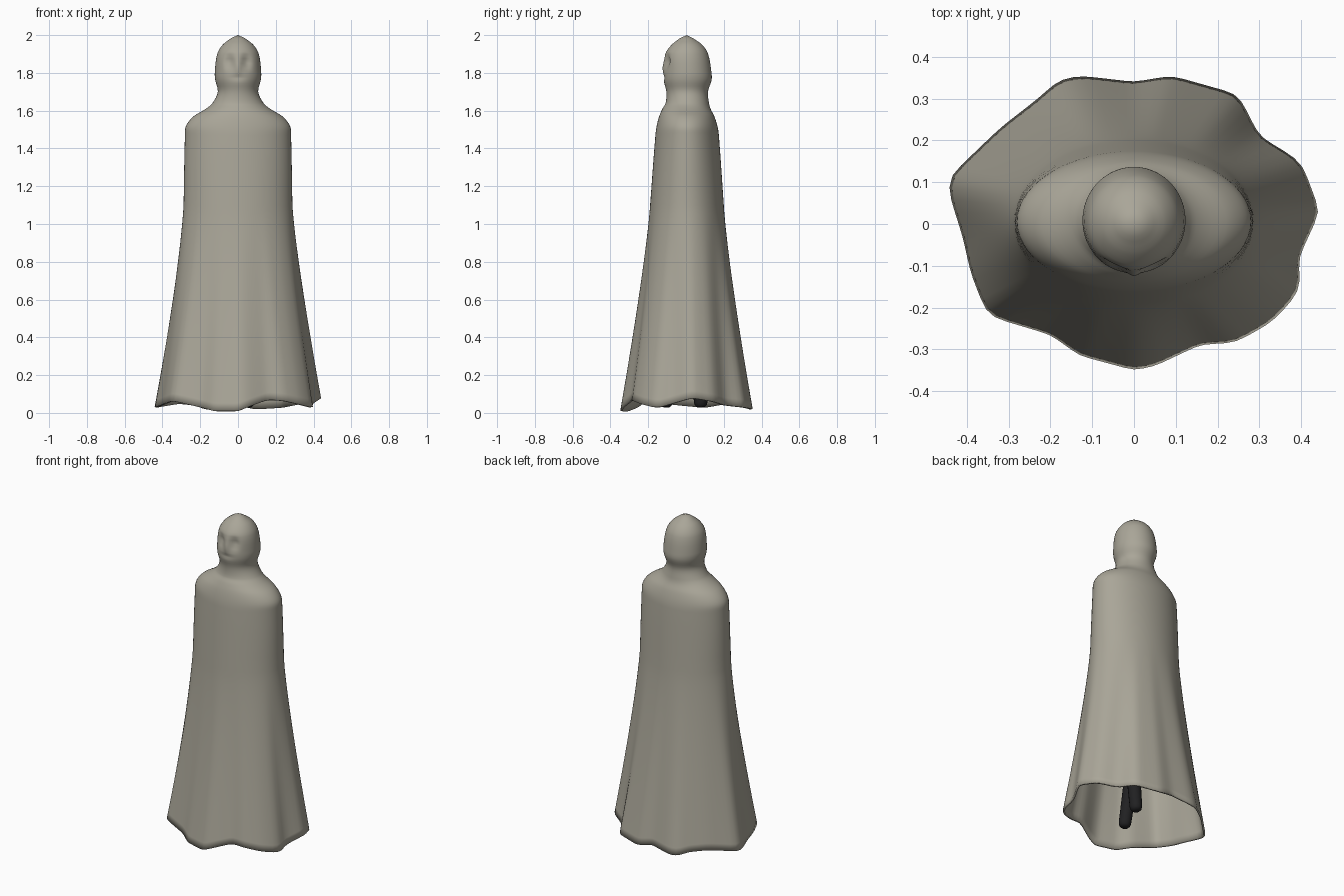
import bpy
import bmesh
import math
from mathutils import Vector

if "Cube" in bpy.data.objects:
    bpy.data.objects.remove(bpy.data.objects["Cube"], do_unlink=True)

SEGMENTS = 96
SPAN_STEPS = 4
DRAPE_ROWS = 26

# Hood, neck and shoulders: height, half width, front depth, back depth
PROFILE = [
    (1.985, .035, .03, .035), (1.95, .08, .075, .085), (1.9, .11, .11, .117),
    (1.8, .123, .118, .135), (1.76, .12, .118, .135), (1.7, .107, .104, .116),
    (1.64, .135, .108, .122), (1.61, .17, .125, .13), (1.57, .235, .142, .15),
    (1.52, .275, .155, .166), (1.47, .281, .162, .174), (1.1, .288, .19, .2),
]

# Wavy hem, counterclockwise: x, y, height
HEM = [
    (.445, .03, .08), (.4, .15, .06), (.3, .21, .04), (.25, .31, .03),
    (.09, .355, .02), (0, .34, .04), (-.13, .355, .02), (-.18, .345, .02),
    (-.23, .3, .04), (-.32, .23, .05), (-.44, .115, .03), (-.445, .08, .03),
    (-.41, -.03, .04), (-.39, -.12, .05), (-.35, -.22, .065), (-.2, -.265, .03),
    (-.13, -.315, .01), (0, -.35, .01), (.05, -.34, .03), (.16, -.288, .07),
    (.24, -.285, .065), (.33, -.235, .045), (.39, -.17, .03), (.4, -.13, .03),
    (.39, -.09, .045),
]


def make_material(name, color):
    mat = bpy.data.materials.new(name)
    mat.use_nodes = True
    mat.diffuse_color = (*color, 1)
    mat.node_tree.nodes["Principled BSDF"].inputs["Base Color"].default_value = (*color, 1)
    return mat


def finish(name, bm, mat):
    """Turn a bmesh into a smooth shaded object."""
    bmesh.ops.recalc_face_normals(bm, faces=bm.faces)
    mesh = bpy.data.meshes.new(name)
    bm.to_mesh(mesh)
    bm.free()
    mesh.materials.append(mat)
    obj = bpy.data.objects.new(name, mesh)
    bpy.context.collection.objects.link(obj)
    bpy.ops.object.select_all(action="DESELECT")
    obj.select_set(True)
    bpy.context.view_layer.objects.active = obj
    bpy.ops.object.shade_smooth_by_angle(angle=math.radians(50))
    return obj


def smooth_profile(points, steps):
    """Run a soft curve through the profile points."""
    pts = [Vector(p) for p in points]
    rows = []
    for i in range(len(pts) - 1):
        a, b = pts[i], pts[i + 1]
        before, after = pts[max(i - 1, 0)], pts[min(i + 2, len(pts) - 1)]
        # slopes are scaled by height so uneven spacing stays smooth
        span = b[0] - a[0]
        slope_a = (b - before) * (span / (b[0] - before[0]))
        slope_b = (after - a) * (span / (after[0] - a[0]))
        for k in range(steps):
            t = k / steps
            rows.append(a * (2 * t**3 - 3 * t**2 + 1) + slope_a * (t**3 - 2 * t**2 + t)
                        + b * (3 * t**2 - 2 * t**3) + slope_b * (t**3 - t**2))
    return rows + [pts[-1]]


def body_point(row, angle):
    """Point of an oval ring in a given direction."""
    z, half_width, front, back = row
    depth = (front + back) / 2
    c, s = math.cos(angle), math.sin(angle)
    r = 1 / math.hypot(c / half_width, s / depth)
    return Vector((r * c, r * s + (back - front) / 2, z))


def hem_point(angle):
    """Point where a ray from the centre meets the hem outline."""
    d = Vector((math.cos(angle), math.sin(angle)))
    for a, b in zip(HEM, HEM[1:] + HEM[:1]):
        pa, pb = Vector(a), Vector(b)
        side_a = d.x * pa.y - d.y * pa.x
        side_b = d.x * pb.y - d.y * pb.x
        if side_a <= 0 < side_b:
            p = pa.lerp(pb, side_a / (side_a - side_b))
            if p.x * d.x + p.y * d.y > 0:
                return p
    return Vector(HEM[0])


def shape_face(p):
    """Press in the eye sockets and mouth, push out the nose."""
    if p.y > 0 or p.z < 1.7:
        return p

    def bump(x, z, width, height):
        return math.exp(-((p.x - x) / width)**2 - ((p.z - z) / height)**2)
    p.y += .022 * (bump(.045, 1.86, .026, .03) + bump(-.045, 1.86, .026, .03))
    p.y += .006 * bump(0, 1.775, .04, .012) - .008 * bump(0, 1.83, .015, .03)
    return p


grey_cloth = make_material("grey cloth", (.4, .38, .315))
dark_leg = make_material("dark leg", (.015, .015, .016))

# Cloak: hood, shoulders and folded drape in one skin
angles = [math.tau * i / SEGMENTS for i in range(SEGMENTS)]
rings = [[shape_face(body_point(row, a)) for a in angles]
         for row in smooth_profile(PROFILE, SPAN_STEPS)]
sharp_hem = [hem_point(a) for a in angles]
hem = [p * .6 + (sharp_hem[i - 1] + sharp_hem[(i + 1) % SEGMENTS]) * .2
       for i, p in enumerate(sharp_hem)]
waist = rings[-1]
for k in range(1, DRAPE_ROWS + 1):
    t = k / DRAPE_ROWS
    ring = []
    for top, low in zip(waist, hem):
        p = top.lerp(low, t**1.2)
        p.z = top.z + (low.z - top.z) * t
        ring.append(p)
    rings.append(ring)

bm = bmesh.new()
verts = [[bm.verts.new(p) for p in ring] for ring in rings]
tip = bm.verts.new((0, .005, 2))
for i in range(SEGMENTS):
    j = (i + 1) % SEGMENTS
    bm.faces.new((tip, verts[0][i], verts[0][j]))
    for upper, lower in zip(verts, verts[1:]):
        bm.faces.new((upper[i], lower[i], lower[j], upper[j]))
cloak = finish("cloak", bm, grey_cloth)
thickness = cloak.modifiers.new("cloth thickness", "SOLIDIFY")
thickness.thickness = .012
thickness.offset = -1


# Legs: rounded limbs in mid stride under the cloak
def make_leg(name, foot, hip):
    foot, hip = Vector(foot), Vector(hip)
    axis = hip - foot
    turn = Vector((0, 0, 1)).rotation_difference(axis)
    bm = bmesh.new()
    previous = None
    for along, radius in ((0, .02), (.012, .032), (.03, .036), (.5, .045), (1, .06)):
        ring = [bm.verts.new(foot + axis * along + turn @ Vector(
            (radius * math.cos(math.tau * i / 16), radius * math.sin(math.tau * i / 16), 0)))
            for i in range(16)]
        if previous:
            for i in range(16):
                j = (i + 1) % 16
                bm.faces.new((previous[i], previous[j], ring[j], ring[i]))
        else:
            bm.faces.new(ring)
        previous = ring
    bm.faces.new(previous)
    return finish(name, bm, dark_leg)


make_leg("left_leg", (.05, .08, .03), (.08, .01, 1))
make_leg("right_leg", (-.02, -.11, .03), (-.08, .01, 1))
